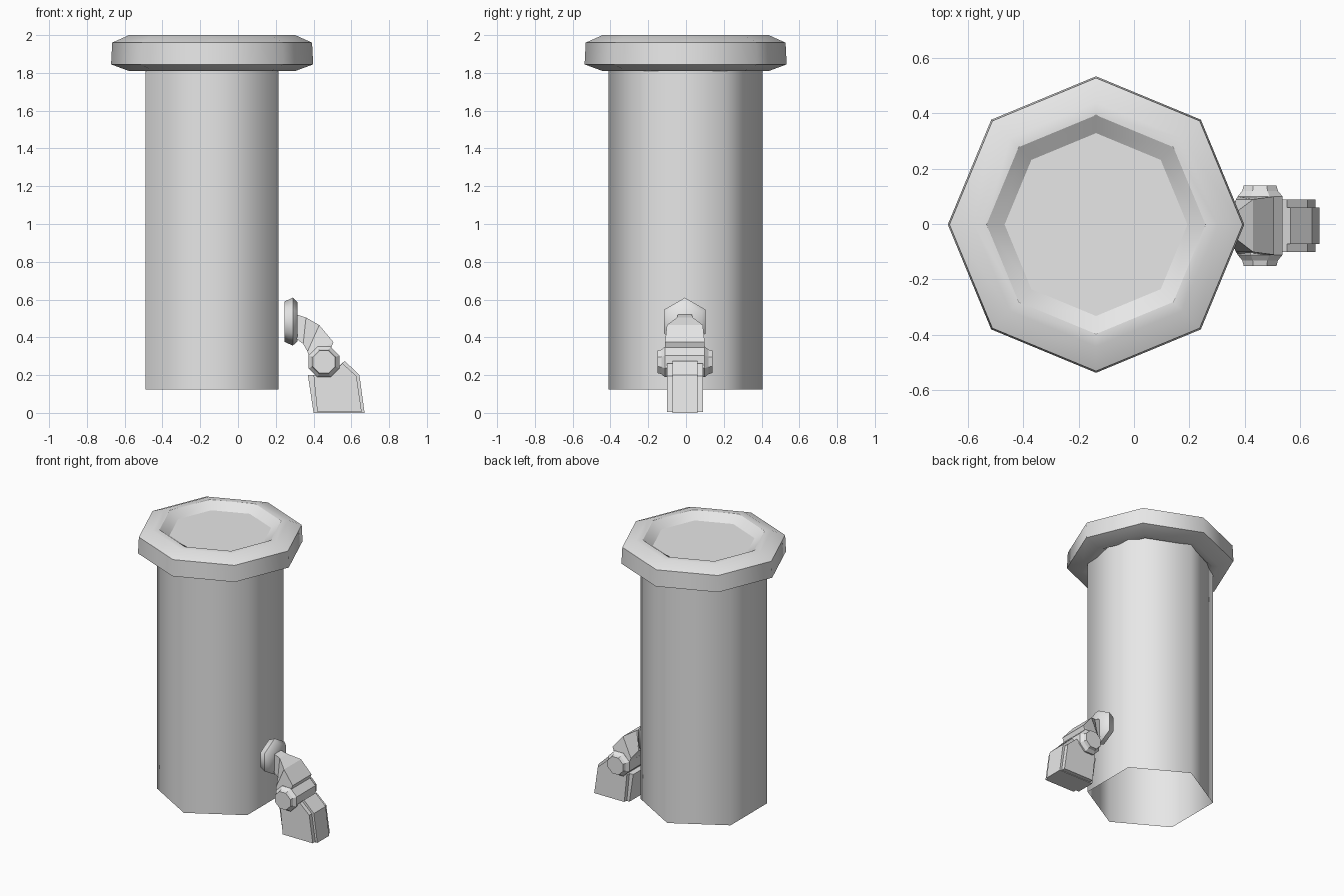
import bpy, bmesh
from math import cos, sin, pi
from mathutils import Vector

if "Cube" in bpy.data.objects:
    bpy.data.objects.remove(bpy.data.objects["Cube"])

grey = bpy.data.materials.new("plain grey")
grey.diffuse_color = (0.8, 0.8, 0.8, 1)
grey.use_nodes = True
grey.node_tree.nodes["Principled BSDF"].inputs["Base Color"].default_value = (0.8, 0.8, 0.8, 1)


def loft(name, rings, caps=True, closed=False, smooth=False, sharp_rings=()):
    """Skin a list of rings; sharp_rings lists the rings whose edges stay crisp."""
    bm = bmesh.new()
    loops = [[bm.verts.new(p) for p in ring] for ring in rings]
    n = len(loops[0])
    pairs = list(zip(loops, loops[1:]))
    for a, b in pairs:
        for i in range(n):
            j = (i + 1) % n
            bm.faces.new((a[i], a[j], b[j], b[i]))
    if caps:
        bm.faces.new(loops[0][::-1])
        bm.faces.new(loops[-1])
    bmesh.ops.recalc_face_normals(bm, faces=bm.faces)
    for f in bm.faces:
        f.smooth = smooth
    for k in sharp_rings:
        for i in range(n):
            bm.edges.get((loops[k][i], loops[k][(i + 1) % n])).smooth = False
    mesh = bpy.data.meshes.new(name)
    bm.to_mesh(mesh)
    bm.free()
    obj = bpy.data.objects.new(name, mesh)
    bpy.context.collection.objects.link(obj)
    mesh.materials.append(grey)
    return obj


def ring(sides, r, centre, axis, turn=0.0):
    """Regular polygon around the given axis."""
    pts = []
    for i in range(sides):
        a = turn + 2 * pi * i / sides
        u, v = r * cos(a), r * sin(a)
        off = {"x": (0, u, v), "y": (u, 0, v), "z": (u, v, 0)}[axis]
        pts.append(Vector(centre) + Vector(off))
    return pts


def slab(name, profile, y0, y1):
    """Side profile in x and z, extruded across y."""
    return loft(name, [[(x, y, z) for x, z in profile] for y in (y0, y1)])


TX, TY = -0.137, -0.002   # tube axis
AY = -0.006               # middle of the clamp arm

# Open six-sided tube
loft("tube", [ring(6, 0.407, (TX, TY, z), "z", pi / 2) for z in (0.125, 1.9)],
     caps=False, smooth=True)

# Eight-sided flange with a shallow recess above and below
flange = [(0.33, 1.86), (0.395, 1.815), (0.44, 1.81), (0.535, 1.845),
          (0.529, 1.96), (0.44, 2.0), (0.395, 2.0), (0.33, 1.955)]
loft("flange", [ring(8, r, (TX, TY, z), "z") for r, z in flange],
     smooth=True, sharp_rings=(0, 1, 3, 4, 6, 7))

# Pressure pad facing the tube
pad = [(0.245, 0.106), (0.29, 0.127), (0.315, 0.104)]
loft("pad", [ring(6, r, (x, AY, 0.483), "x", pi / 2) for x, r in pad],
     smooth=True, sharp_rings=(0, 1))

# Curved arm: upper point, lower point and half width of each section
arm = [((0.30, 0.525), (0.30, 0.40), 0.035),
       ((0.36, 0.505), (0.345, 0.365), 0.042),
       ((0.43, 0.465), (0.368, 0.325), 0.095),
       ((0.505, 0.375), (0.375, 0.30), 0.105),
       ((0.49, 0.335), (0.385, 0.28), 0.105)]
loft("arm", [[(t[0], AY - w, t[1]), (t[0], AY + w, t[1]),
              (b[0], AY + w, b[1]), (b[0], AY - w, b[1])] for t, b, w in arm])

# Hinge barrel with stepped ends
HX, HZ = 0.455, 0.27
hinge = [(-0.145, 0.064), (-0.125, 0.07), (-0.105, 0.088),
         (0.105, 0.088), (0.125, 0.07), (0.145, 0.064)]
loft("hinge", [ring(8, r, (HX, AY + y, HZ), "y", pi / 8) for y, r in hinge])

# Foot: narrow core between two inset cheeks
core = [(0.40, 0), (0.67, 0), (0.643, 0.2), (0.565, 0.275), (0.48, 0.2), (0.37, 0.2)]
cheek = [(0.42, 0.004), (0.655, 0.004), (0.627, 0.195), (0.553, 0.262), (0.48, 0.2), (0.40, 0.2)]
slab("foot_core", core, AY - 0.066, AY + 0.066)
for side, s in (("left", 1), ("right", -1)):
    slab(side + "_foot_cheek", cheek, AY + s * 0.066, AY + s * 0.095)
